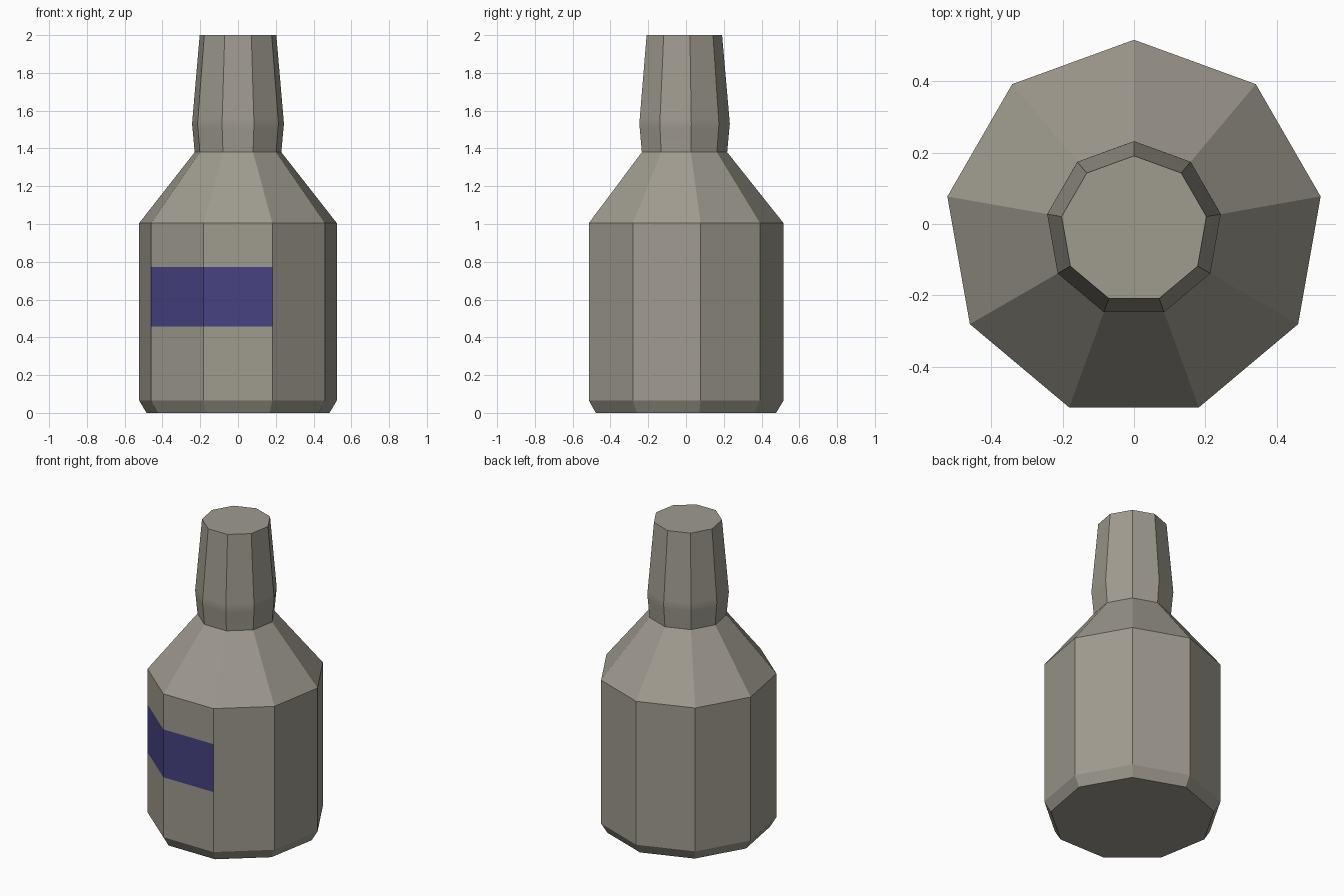
import bpy, bmesh, math

if "Cube" in bpy.data.objects:
    bpy.data.objects.remove(bpy.data.objects["Cube"])

SIDES = 9
CENTRE_Y = -0.015


def colour(name, rgb):
    mat = bpy.data.materials.new(name)
    mat.diffuse_color = (*rgb, 1)
    mat.use_nodes = True
    mat.node_tree.nodes["Principled BSDF"].inputs["Base Color"].default_value = mat.diffuse_color
    return mat


def lathe(name, profile, materials, cap_bottom=False, cap_top=False, label=None):
    """Nine-sided turned part from (radius, z) points; label = (ring, face indices)."""
    bm = bmesh.new()
    rings = []
    for r, z in profile:
        ring = []
        for i in range(SIDES):
            a = math.pi / 2 + i * math.tau / SIDES
            ring.append(bm.verts.new((r * math.cos(a), CENTRE_Y + r * math.sin(a), z)))
        rings.append(ring)
    for k in range(len(rings) - 1):
        lo, hi = rings[k], rings[k + 1]
        for i in range(SIDES):
            j = (i + 1) % SIDES
            f = bm.faces.new((lo[i], lo[j], hi[j], hi[i]))
            if label and k == label[0] and i in label[1]:
                f.material_index = 1
    if cap_bottom:
        bm.faces.new(rings[0][::-1])
    if cap_top:
        bm.faces.new(rings[-1])
    me = bpy.data.meshes.new(name)
    bm.to_mesh(me)
    bm.free()
    for mat in materials:
        me.materials.append(mat)
    ob = bpy.data.objects.new(name, me)
    bpy.context.collection.objects.link(ob)
    bpy.context.view_layer.objects.active = ob
    ob.select_set(True)
    bpy.ops.object.shade_smooth_by_angle(angle=math.radians(15))
    ob.select_set(False)
    return ob


glass = colour("warm_grey", (0.345, 0.325, 0.275))
paper = colour("label_purple", (0.063, 0.054, 0.22))

# Bottle body and shoulder, with the label on the front and front-left faces
lathe("bottle_body",
      [(0.492, 0), (0.531, 0.065), (0.531, 0.458), (0.531, 0.772),
       (0.531, 1.005), (0.233, 1.38)],
      [glass, paper], cap_bottom=True, label=(2, (3, 4)))

# Neck, swelling slightly with a soft bend and tapering to a flat top
lathe("bottle_neck",
      [(0.233, 1.38), (0.2445, 1.505), (0.247, 1.53), (0.2445, 1.56), (0.206, 2.0)],
      [glass], cap_top=True)
